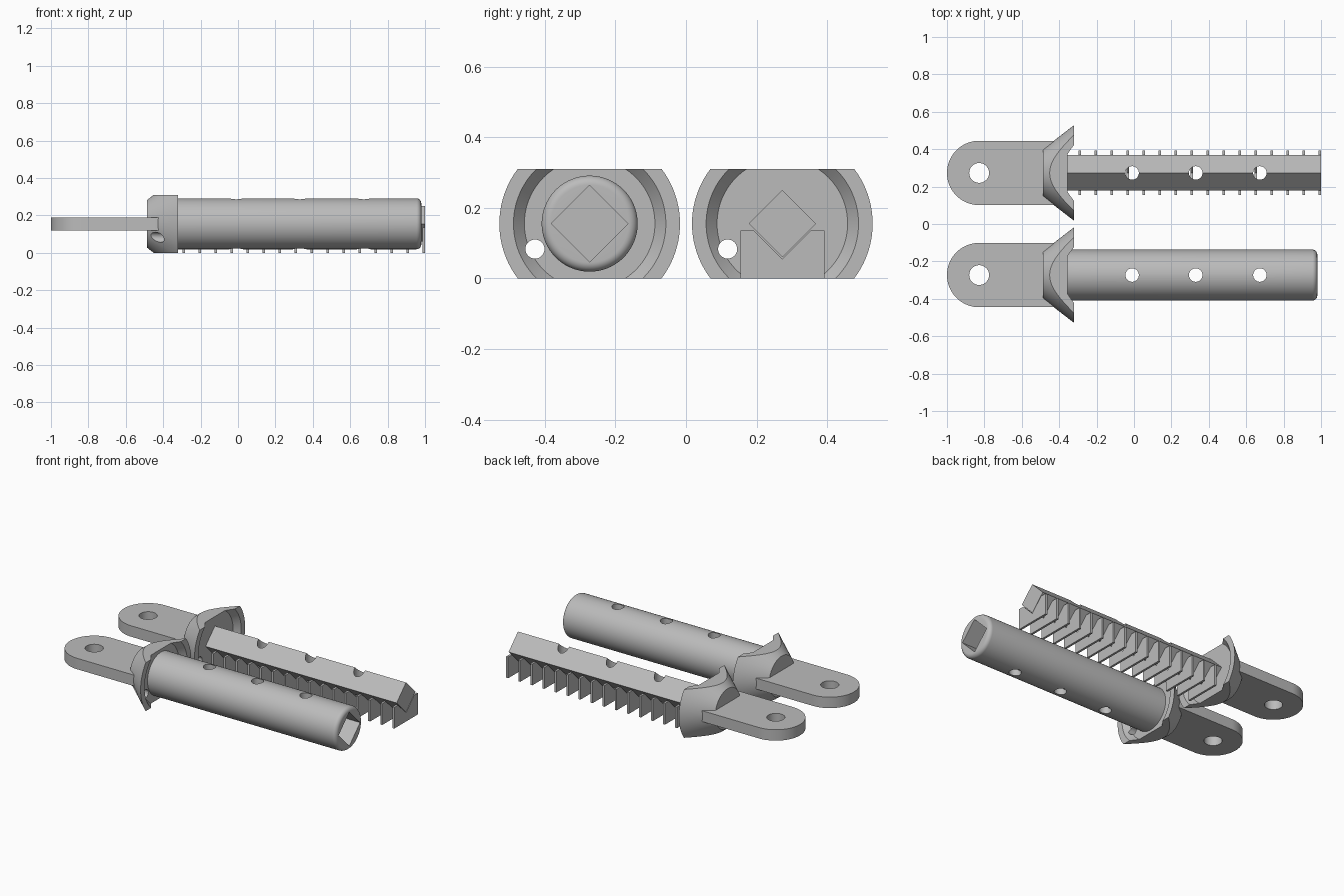
import bpy, bmesh, math
from mathutils import Matrix, Vector

cube = bpy.data.objects.get("Cube")
if cube:
    bpy.data.objects.remove(cube, do_unlink=True)

grey = bpy.data.materials.new("plain grey")
grey.use_nodes = True
colour = (0.5, 0.5, 0.5, 1)
grey.diffuse_color = colour
grey.node_tree.nodes["Principled BSDF"].inputs["Base Color"].default_value = colour

MID = 0.155                     # height of both axes
SIDE = 0.273                    # distance of each axis from the centre
HOLES = (-0.01, 0.33, 0.673)    # cross holes along x


def make(name, bm):
    bmesh.ops.remove_doubles(bm, verts=bm.verts, dist=1e-5)
    bmesh.ops.recalc_face_normals(bm, faces=bm.faces)
    mesh = bpy.data.meshes.new(name)
    bm.to_mesh(mesh)
    bm.free()
    mesh.materials.append(grey)
    obj = bpy.data.objects.new(name, mesh)
    bpy.context.collection.objects.link(obj)
    return obj


def rod(name, axis, radius, start, end, a, b, sides=48):
    """Bar along x (a, b are y, z) or along z (a, b are x, y)."""
    bm = bmesh.new()
    bmesh.ops.create_cone(bm, cap_ends=True, segments=sides, radius1=radius,
                          radius2=radius, depth=end - start)
    centre = (start + end) / 2
    if axis == "x":
        bm.transform(Matrix.Translation((centre, a, b)) @ Matrix.Rotation(math.pi / 2, 4, "Y"))
    else:
        bm.transform(Matrix.Translation((a, b, centre)))
    return make(name, bm)


def lathe(name, profile, y):
    """Revolve (x, radius) points about the part's long axis."""
    bm = bmesh.new()
    verts = [bm.verts.new((x, 0, r)) for x, r in profile]
    edges = [bm.edges.new(pair) for pair in zip(verts, verts[1:])]
    bmesh.ops.spin(bm, geom=verts + edges, cent=(0, 0, 0), axis=(1, 0, 0),
                   angle=math.tau, steps=96, use_merge=True)
    bm.transform(Matrix.Translation((0, y, MID)))
    return make(name, bm)


def extrude(name, points, offset):
    bm = bmesh.new()
    face = bm.faces.new([bm.verts.new(p) for p in points])
    top = bmesh.ops.extrude_face_region(bm, geom=[face])
    moved = [v for v in top["geom"] if isinstance(v, bmesh.types.BMVert)]
    bmesh.ops.translate(bm, verts=moved, vec=Vector(offset))
    return make(name, bm)


def cut(obj, cutter, operation="DIFFERENCE"):
    mod = obj.modifiers.new("cut", "BOOLEAN")
    mod.operation, mod.object, mod.solver = operation, cutter, "EXACT"
    bpy.context.view_layer.objects.active = obj
    bpy.ops.object.modifier_apply(modifier=mod.name)
    bpy.data.objects.remove(cutter, do_unlink=True)


def smooth(obj):
    bpy.ops.object.select_all(action="DESELECT")
    obj.select_set(True)
    bpy.context.view_layer.objects.active = obj
    bpy.ops.object.shade_smooth_by_angle(angle=math.radians(25))


def handle(prefix, y):
    # flat tab with a round end and a hole
    half, bottom, thick = 0.172, 0.12, 0.07
    arc = [math.pi / 2 + math.pi * i / 40 for i in range(41)]
    outline = [(half - 1 + half * math.cos(t), y + half * math.sin(t), bottom) for t in arc]
    outline += [(-0.4, y - half, bottom), (-0.4, y + half, bottom)]
    tab = extrude(prefix + "_tab", outline, (0, 0, thick))
    cut(tab, rod("cutter", "z", 0.053, 0, 0.4, -0.828, y))
    smooth(tab)

    # flared collar, dished in front and cut flat above and below
    collar = lathe(prefix + "_collar", [(-0.487, 0), (-0.487, 0.127), (-0.32, 0.256),
                                        (-0.32, 0.216), (-0.355, 0.185), (-0.355, 0)], y)
    slab = extrude("slab", [(-0.6, y - 0.4, 0), (0, y - 0.4, 0),
                            (0, y + 0.4, 0), (-0.6, y + 0.4, 0)], (0, 0, 2 * MID))
    cut(collar, slab, "INTERSECT")
    cut(collar, rod("cutter", "x", 0.027, -0.6, 0, y - 0.155, MID - 0.072))
    smooth(collar)


handle("socket", -SIDE)
handle("plug", SIDE)

# round tube with a rounded end, a square bore and cross holes
R, END, F = 0.136, 0.98, 0.026
fillet = [math.pi / 2 * i / 8 for i in range(9)]
tube = lathe("socket_tube", [(-0.357, 0), (-0.357, R)]
             + [(END - F + F * math.sin(t), R - F + F * math.cos(t)) for t in fillet]
             + [(END, 0)], -SIDE)
cut(tube, rod("cutter", "x", 0.109, -0.353, 1.1, -SIDE, MID, 4))
for x in HOLES:
    cut(tube, rod("cutter", "z", 0.036, -0.1, 0.5, x, -SIDE))
smooth(tube)

# square bar standing on its edge, with cross holes
bar = rod("plug_bar", "x", 0.095, -0.357, 1, SIDE, MID, 4)
for x in HOLES:
    cut(bar, rod("cutter", "z", 0.036, -0.1, 0.5, x, SIDE))
smooth(bar)

# row of thin support fins, notched under the bar
WIDE, TALL, TIP = 0.119, 0.136, 0.055
NOTCH = TALL - TIP
for i in range(16):
    x = 0.986 - i * 0.0855
    shape = [(-WIDE, 0), (WIDE, 0), (WIDE, TALL), (NOTCH, TALL),
             (0, TIP), (-NOTCH, TALL), (-WIDE, TALL)]
    extrude("support_fin_%d" % (i + 1), [(x, SIDE + a, z) for a, z in shape], (0.014, 0, 0))
